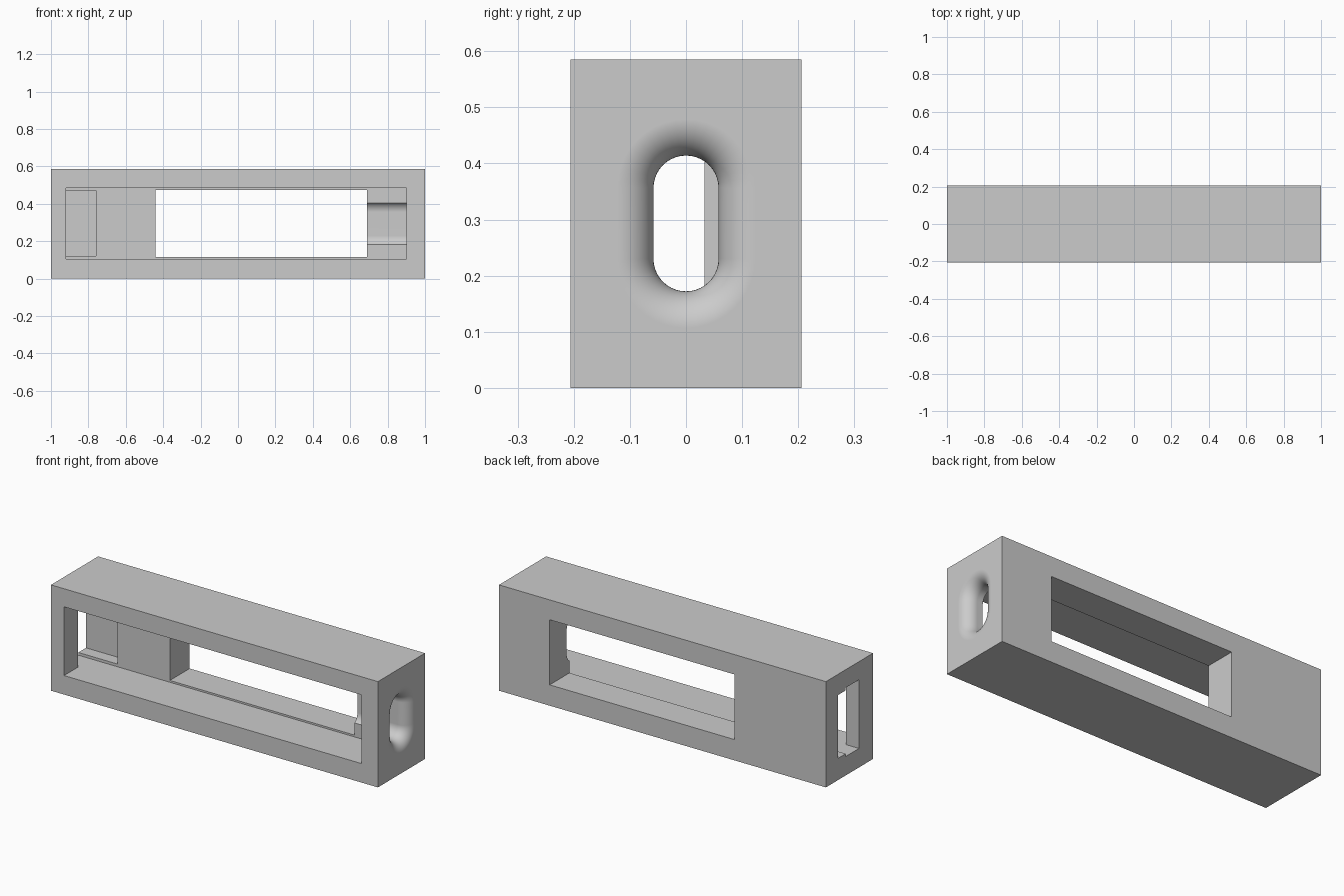
import bpy, bmesh, math

if "Cube" in bpy.data.objects:
    bpy.data.objects.remove(bpy.data.objects["Cube"])

W, D, H = 1.0, 0.206, 0.585      # half length, half depth, height
FLOOR = 0.033                    # y of the pocket floor


def mesh_object(name, bm):
    bmesh.ops.recalc_face_normals(bm, faces=bm.faces)
    me = bpy.data.meshes.new(name)
    bm.to_mesh(me)
    bm.free()
    ob = bpy.data.objects.new(name, me)
    bpy.context.collection.objects.link(ob)
    return ob


def box(name, x0, x1, y0, y1, z0, z1):
    bm = bmesh.new()
    bmesh.ops.create_cube(bm, size=1)
    for v in bm.verts:
        v.co = ((x0 + x1) / 2 + v.co.x * (x1 - x0),
                (y0 + y1) / 2 + v.co.y * (y1 - y0),
                (z0 + z1) / 2 + v.co.z * (z1 - z0))
    return mesh_object(name, bm)


def flared_slot(name, zc, half, r, fillet, x0, segs=20, steps=14):
    """Rounded slot along x whose mouth at x = W rolls outward."""
    path = [(x0, r)]
    for i in range(steps + 1):
        a = i / steps * math.pi / 2
        path.append((W - fillet + fillet * math.sin(a),
                     r + fillet * (1 - math.cos(a))))
    path.append((W + 0.1, r + fillet))
    bm = bmesh.new()
    rings = []
    for x, rad in path:
        ring = []
        for side, start in ((1, 0), (-1, math.pi)):
            for i in range(segs + 1):
                a = start + math.pi * i / segs
                ring.append(bm.verts.new((x, rad * math.cos(a),
                                          zc + side * half + rad * math.sin(a))))
        rings.append(ring)
    n = len(rings[0])
    for a, b in zip(rings, rings[1:]):
        for i in range(n):
            j = (i + 1) % n
            bm.faces.new((a[i], a[j], b[j], b[i]))
    bm.faces.new(rings[0])
    bm.faces.new(rings[-1])
    return mesh_object(name, bm)


# Block
body = box("housing_block", -W, W, -D, D, 0, H)

# Front pocket, back window, end recess, end opening, flared slot
cutters = [
    box("pocket_cutter", -0.92, 0.90, -0.3, FLOOR, 0.105, 0.485),
    box("window_cutter", -0.44, 0.69, -0.05, 0.3, 0.115, 0.475),
    box("recess_cutter", -1.1, -0.76, -0.05, 0.10, 0.12, 0.47),
    box("end_opening_cutter", -1.1, -0.85, -0.083, FLOOR, 0.105, 0.485),
    flared_slot("slot_cutter", 0.293, 0.063, 0.058, 0.065, 0.6),
]
for c in cutters:
    m = body.modifiers.new(c.name, 'BOOLEAN')
    m.operation = 'DIFFERENCE'
    m.solver = 'EXACT'
    m.object = c
    c.hide_render = True

# Bake the cuts, then shade the rolled mouth smooth
bpy.ops.object.select_all(action='DESELECT')
body.select_set(True)
bpy.context.view_layer.objects.active = body
bpy.ops.object.convert(target='MESH')
for c in cutters:
    bpy.data.objects.remove(c)
bpy.ops.object.shade_smooth_by_angle(angle=math.radians(30))
wn = body.modifiers.new("even_normals", 'WEIGHTED_NORMAL')
wn.keep_sharp = True

grey = bpy.data.materials.new("plain_grey")
grey.diffuse_color = (0.6, 0.6, 0.6, 1)
grey.use_nodes = True
grey.node_tree.nodes["Principled BSDF"].inputs["Base Color"].default_value = grey.diffuse_color
body.data.materials.clear()
body.data.materials.append(grey)
